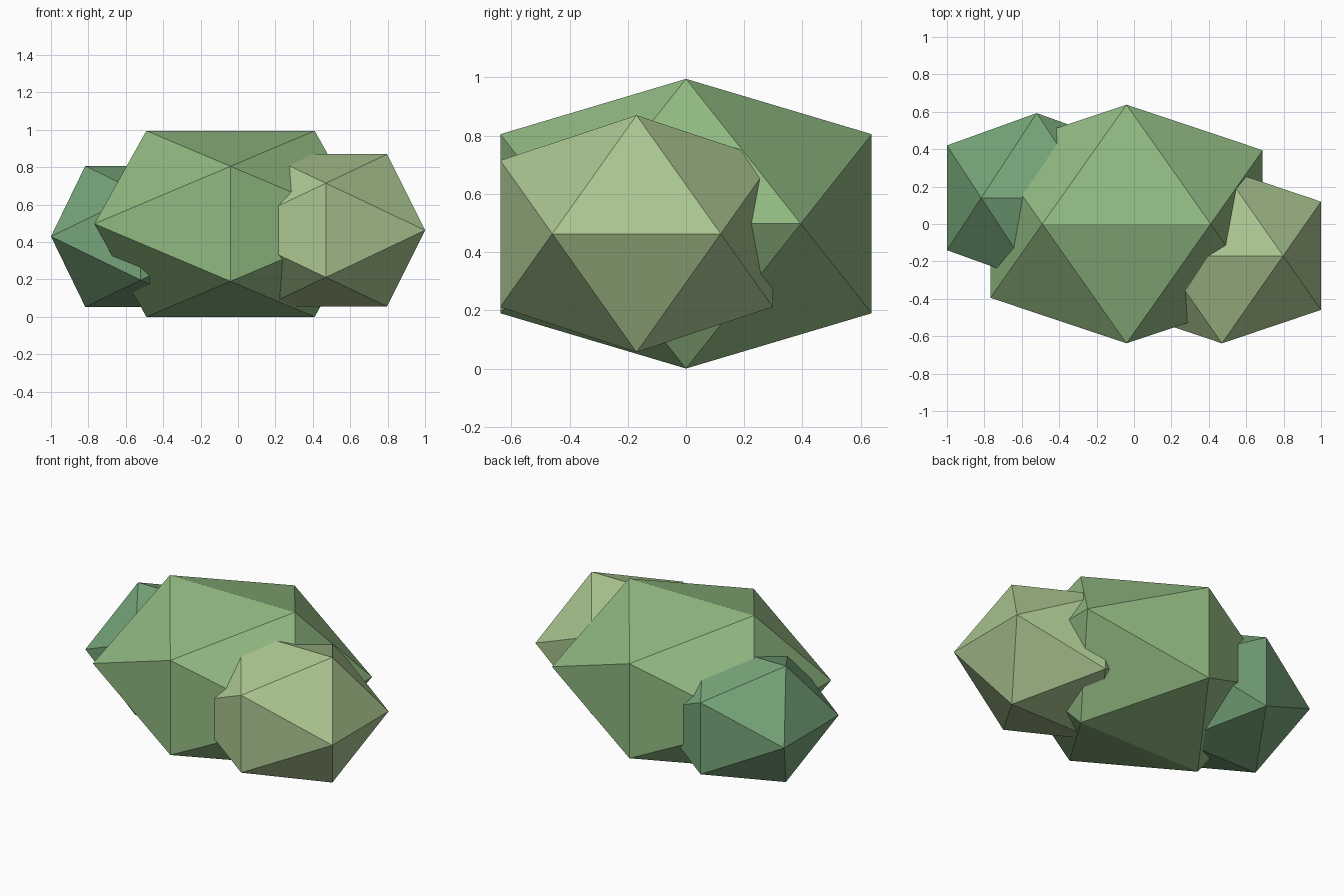
import bpy, bmesh
from math import sqrt

if "Cube" in bpy.data.objects:
    bpy.data.objects.remove(bpy.data.objects["Cube"])

PHI = (1 + sqrt(5)) / 2


def leaf_clump(name, center, half, color):
    """Axis-aligned icosahedron stretched to the given half sizes."""
    a, b = 1 / PHI, 1.0
    bm = bmesh.new()
    for s in (-1, 1):
        for t in (-1, 1):
            for p in ((s * a, 0, t * b), (0, t * b, s * a), (t * b, s * a, 0)):
                bm.verts.new([c + h * v for c, h, v in zip(center, half, p)])
    bmesh.ops.convex_hull(bm, input=bm.verts[:])
    bmesh.ops.recalc_face_normals(bm, faces=bm.faces[:])
    mesh = bpy.data.meshes.new(name)
    bm.to_mesh(mesh)
    bm.free()
    mat = bpy.data.materials.new(name + "_green")
    mat.diffuse_color = (*color, 1)
    mat.use_nodes = True
    mat.node_tree.nodes["Principled BSDF"].inputs["Base Color"].default_value = mat.diffuse_color
    mesh.materials.append(mat)
    obj = bpy.data.objects.new(name, mesh)
    bpy.context.collection.objects.link(obj)


# Large middle clump and two smaller side clumps of the bush
leaf_clump("middle_foliage", (-0.04, 0, 0.4975), (0.728, 0.638, 0.4975), (0.28, 0.48, 0.22))
leaf_clump("right_foliage", (0.47, -0.17, 0.463), (0.53, 0.468, 0.407), (0.40, 0.56, 0.28))
leaf_clump("left_foliage", (-0.52, 0.14, 0.43), (0.48, 0.453, 0.377), (0.18, 0.37, 0.19))
